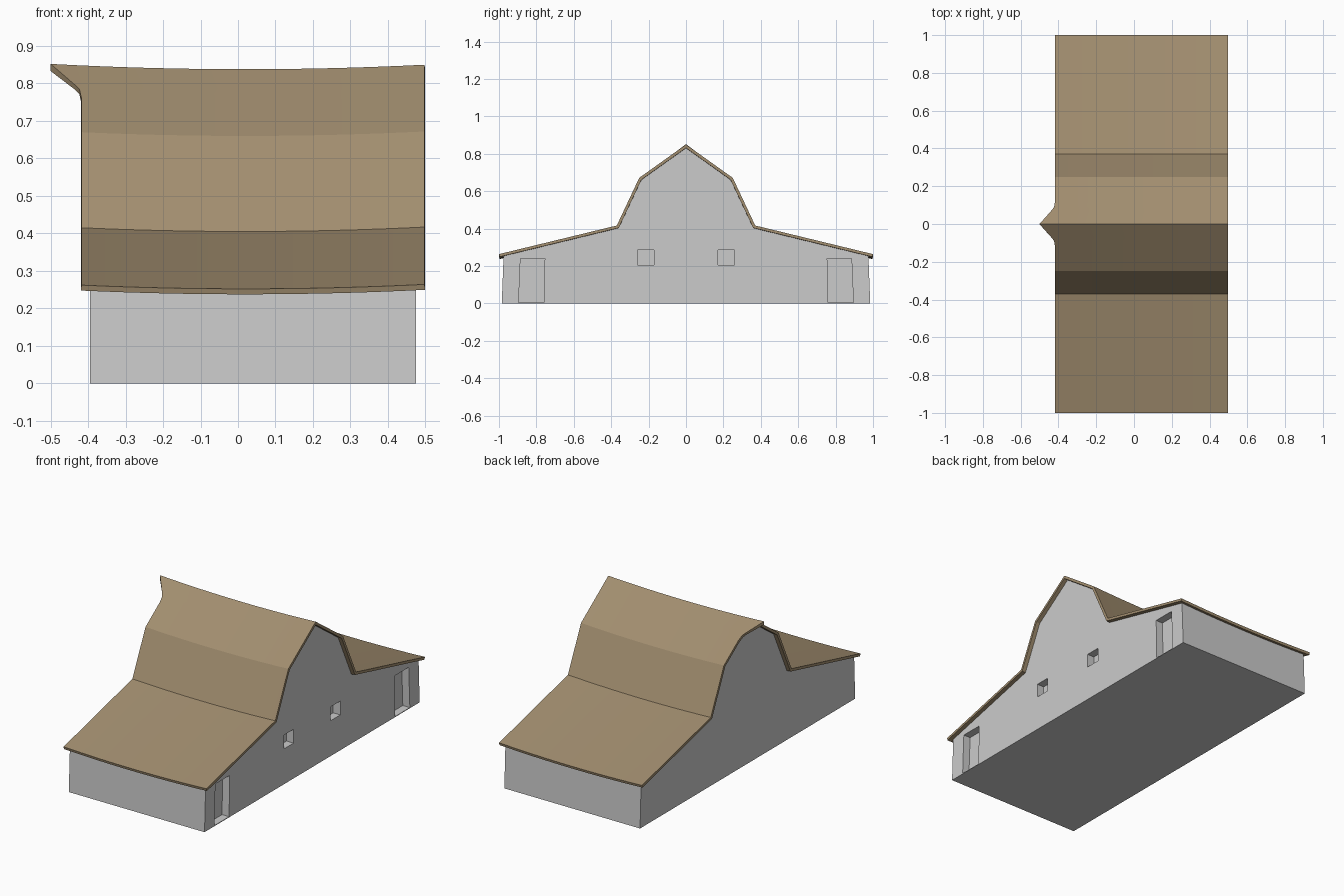
import bpy, bmesh

if "Cube" in bpy.data.objects:
    bpy.data.objects.remove(bpy.data.objects["Cube"])

SEG = 16  # divisions along the ridge


def sag(x):
    return 0.012 * ((x - 0.02) / 0.48) ** 2


def make_object(name, bm):
    bmesh.ops.recalc_face_normals(bm, faces=bm.faces[:])
    mesh = bpy.data.meshes.new(name)
    bm.to_mesh(mesh)
    bm.free()
    obj = bpy.data.objects.new(name, mesh)
    bpy.context.collection.objects.link(obj)
    return obj


def mirrored(half):
    """Half profile from outer edge to centre line -> full profile."""
    return [(-y, z) for y, z in half] + [(y, z) for y, z in half[-2::-1]]


def loft(bm, profile, x_start, x_end):
    """Grid of quads along x; x_start is a function of y. Returns rings."""
    rings = []
    for i in range(SEG + 1):
        ring = []
        for y, z in profile:
            x = x_start(y) + (x_end - x_start(y)) * i / SEG
            ring.append(bm.verts.new((x, y, z + (sag(x) if z > 0.01 else 0))))
        rings.append(ring)
    for a, b in zip(rings, rings[1:]):
        for j in range(len(profile) - 1):
            bm.faces.new((a[j], a[j + 1], b[j + 1], b[j]))
    return rings


def select_only(obj):
    bpy.ops.object.select_all(action='DESELECT')
    obj.select_set(True)
    bpy.context.view_layer.objects.active = obj


# Barn walls: closed gambrel body following the sagging roof
bm = bmesh.new()
rings = loft(bm, mirrored([(0.985, 0), (0.975, 0.250), (0.363, 0.399),
                           (0.244, 0.655), (0, 0.829)]), lambda y: -0.395, 0.475)
bm.faces.new(rings[0])
bm.faces.new(rings[-1])
bm.faces.new([r[0] for r in rings] + [r[-1] for r in reversed(rings)])
walls = make_object("barn_walls", bm)

# Door and window recesses in the right gable
bm = bmesh.new()
openings = [[(0.76, 0.004), (0.895, 0.004), (0.885, 0.241), (0.755, 0.241)],
            [(0.17, 0.205), (0.258, 0.205), (0.258, 0.285), (0.17, 0.285)]]
for pts in openings:
    for side in (-1, 1):
        a = [bm.verts.new((0.43, side * y, z)) for y, z in pts]
        b = [bm.verts.new((0.55, side * y, z)) for y, z in pts]
        bm.faces.new(a)
        bm.faces.new(b)
        for k in range(4):
            m = (k + 1) % 4
            bm.faces.new((a[k], a[m], b[m], b[k]))
cutter = make_object("opening_cutter", bm)
cutter.hide_render = True
mod = walls.modifiers.new("openings", 'BOOLEAN')
mod.operation = 'DIFFERENCE'
mod.solver = 'EXACT'
mod.object = cutter
select_only(walls)
bpy.ops.object.modifier_apply(modifier=mod.name)
bpy.data.objects.remove(cutter)


# Roof sheet: gambrel profile with a hay-hood point over the left gable
def hood(y):
    knots = [(0, -0.5), (0.075, -0.434), (0.09, -0.423), (0.12, -0.418), (2, -0.418)]
    for (y0, x0), (y1, x1) in zip(knots, knots[1:]):
        if abs(y) <= y1:
            return x0 + (x1 - x0) * (abs(y) - y0) / (y1 - y0)


upper = [(y, 0.838 - 0.712 * y) for y in (0.25, 0.12, 0.09, 0.075, 0)]
bm = bmesh.new()
loft(bm, mirrored([(1.0, 0.252), (0.37, 0.405)] + upper), hood, 0.498)
roof = make_object("roof", bm)
if sum(p.normal.z for p in roof.data.polygons) < 0:
    roof.data.flip_normals()
solid = roof.modifiers.new("thickness", 'SOLIDIFY')
solid.thickness = 0.015
solid.offset = -1
solid.use_even_offset = True
select_only(roof)
bpy.ops.object.modifier_apply(modifier=solid.name)
bpy.ops.object.shade_smooth_by_angle(angle=0.35)

mat = bpy.data.materials.new("roof_brown")
mat.diffuse_color = (0.36, 0.27, 0.16, 1)
mat.use_nodes = True
mat.node_tree.nodes["Principled BSDF"].inputs["Base Color"].default_value = mat.diffuse_color
roof.data.materials.append(mat)
